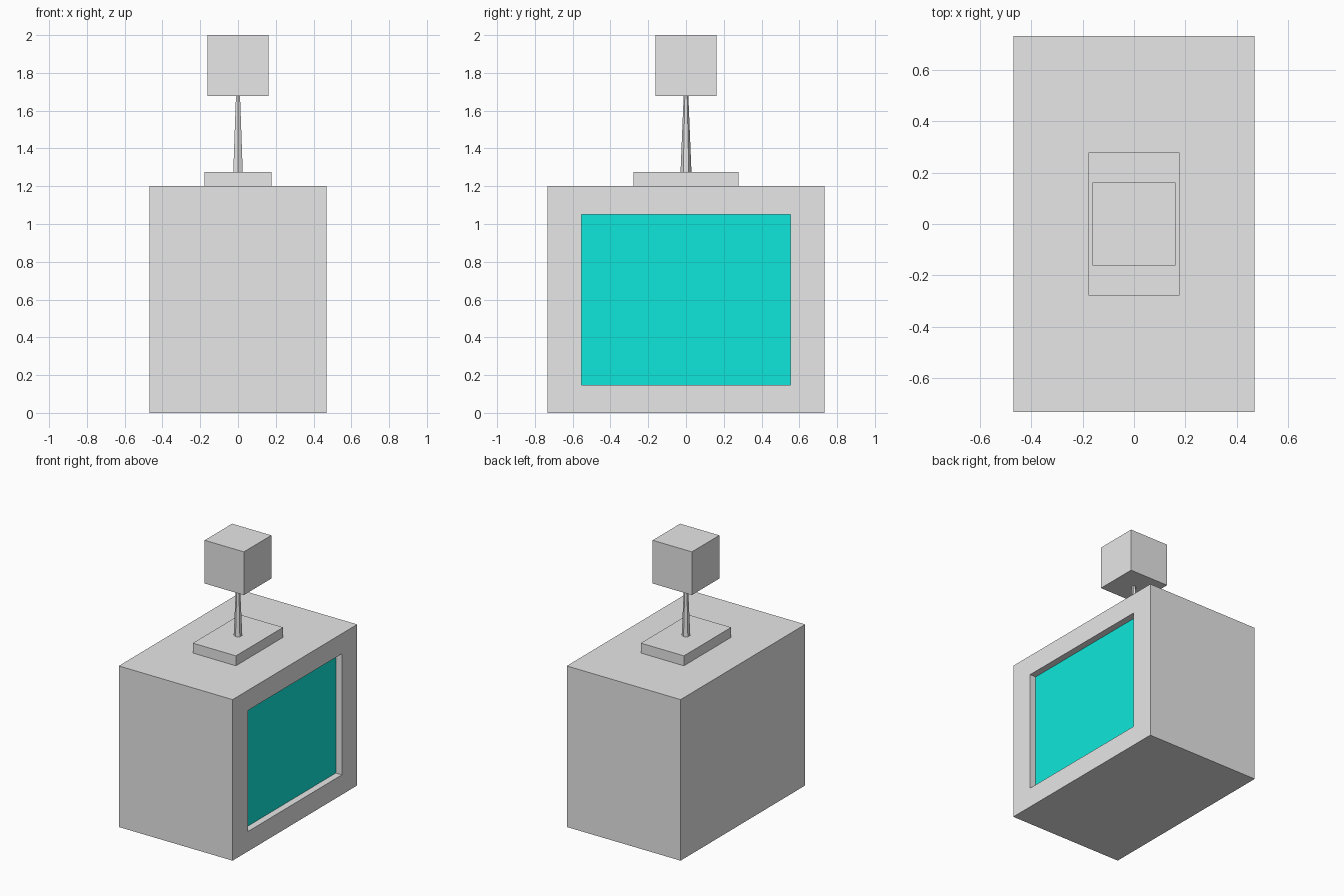
import bpy, bmesh, math
from mathutils import Vector, Matrix

if "Cube" in bpy.data.objects:
    bpy.data.objects.remove(bpy.data.objects["Cube"], do_unlink=True)


def material(name, rgb):
    m = bpy.data.materials.new(name)
    m.use_nodes = True
    m.diffuse_color = (*rgb, 1)
    m.node_tree.nodes["Principled BSDF"].inputs["Base Color"].default_value = (*rgb, 1)
    return m


GREY = material("light_grey", (0.8, 0.8, 0.8))
TEAL = material("screen_teal", (0.0056, 0.93, 0.82))


def finish(name, bm, *mats):
    mesh = bpy.data.meshes.new(name)
    bm.to_mesh(mesh)
    bm.free()
    for m in mats:
        mesh.materials.append(m)
    ob = bpy.data.objects.new(name, mesh)
    bpy.context.collection.objects.link(ob)
    return ob


def box(sx, sy, z0, z1):
    """Box centred on x and y, reaching from z0 to z1."""
    bm = bmesh.new()
    place = Matrix.Translation((0, 0, (z0 + z1) / 2)) @ Matrix.Diagonal((sx, sy, z1 - z0, 1))
    bmesh.ops.create_cube(bm, size=1, matrix=place)
    bm.normal_update()
    return bm


# Cabinet with a recessed screen in its +x side
bm = box(0.938, 1.467, 0, 1.2)
screen = next(f for f in bm.faces if f.normal.x > 0.9)
bmesh.ops.inset_individual(bm, faces=[screen], thickness=0.15)
for v in screen.verts:
    v.co.y = math.copysign(0.553, v.co.y)
    v.co.z = 1.05 if v.co.z > 0.6 else 0.148
bm.normal_update()
bmesh.ops.inset_individual(bm, faces=[screen], thickness=0, depth=-0.05)
screen.material_index = 1
finish("cabinet", bm, GREY, TEAL)

# Plate that carries the pole
finish("pole_base", box(0.355, 0.556, 1.2, 1.274), GREY)

# Tapered six-sided pole, with two corners along y
bm = bmesh.new()
z0, z1 = 1.274, 1.69
bmesh.ops.create_cone(bm, cap_ends=True, segments=6, radius1=0.029, radius2=0.012,
                      depth=z1 - z0, matrix=Matrix.Translation((0, 0, (z0 + z1) / 2)))
if max(v.co.x for v in bm.verts) > 0.028:
    bmesh.ops.rotate(bm, verts=bm.verts, cent=Vector(), matrix=Matrix.Rotation(math.pi / 6, 3, 'Z'))
finish("pole", bm, GREY)

# Cube on top of the pole
finish("top_cube", box(0.323, 0.323, 1.678, 2.0), GREY)
